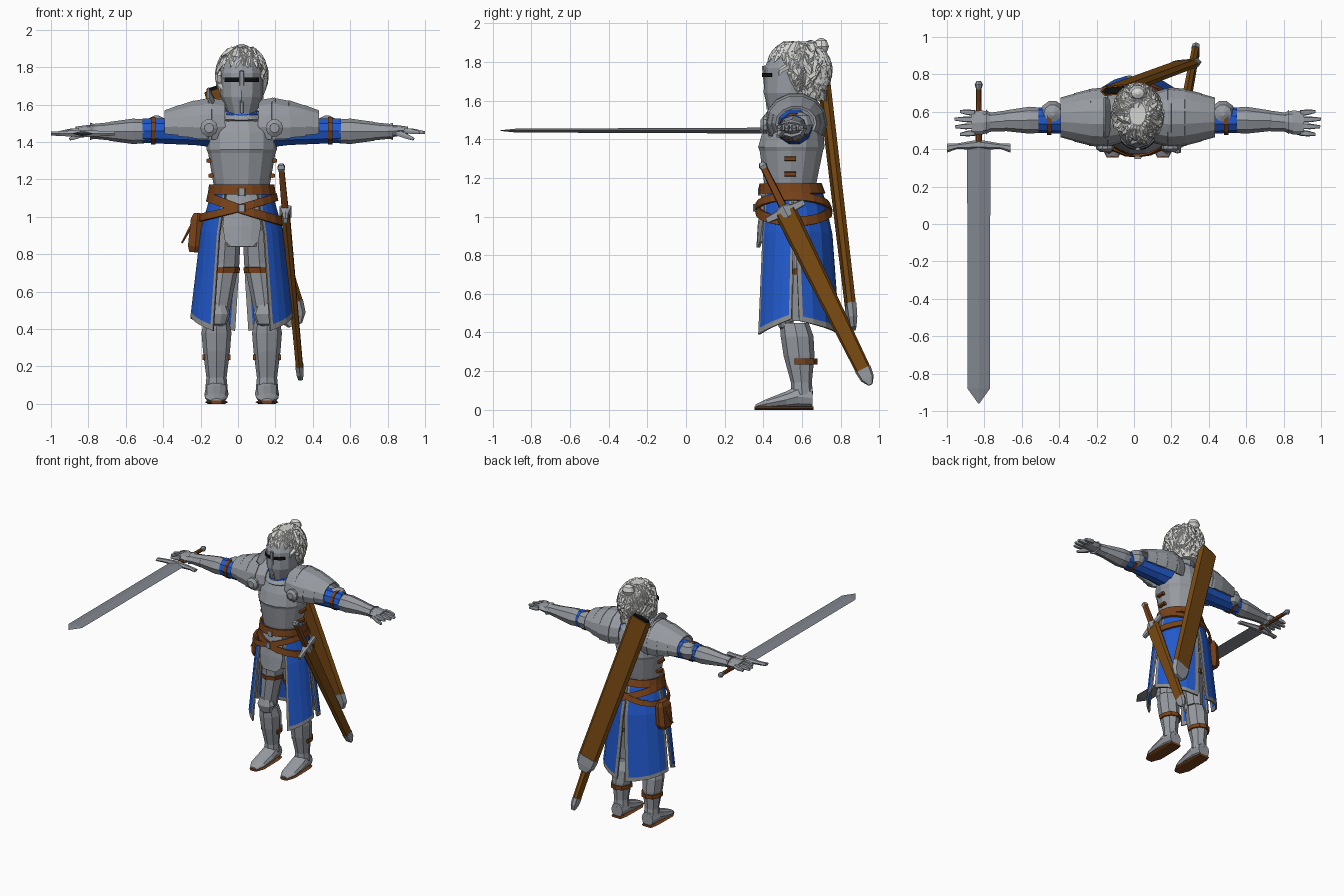
import bpy, bmesh, math, random
from mathutils import Vector

cube = bpy.data.objects.get("Cube")
if cube:
    bpy.data.objects.remove(cube, do_unlink=True)
random.seed(4)
CENTRE = 0.02  # the figure stands slightly off the middle


def material(name, r, g, b):
    m = bpy.data.materials.new(name)
    m.use_nodes = True
    m.diffuse_color = (r, g, b, 1)
    m.node_tree.nodes["Principled BSDF"].inputs["Base Color"].default_value = (r, g, b, 1)
    return m


STEEL = material("steel", 0.31, 0.33, 0.36)
BLADE = material("blade_steel", 0.22, 0.24, 0.27)
TRIM = material("grey_trim", 0.27, 0.27, 0.27)
BLUE = material("blue_cloth", 0.015, 0.1, 0.6)
LEATHER = material("leather", 0.19, 0.055, 0.01)
SHEATH = material("scabbard_brown", 0.19, 0.068, 0.006)
HAIR = material("white_hair", 0.66, 0.66, 0.64)
BLACK = material("black", 0.005, 0.005, 0.005)


def skin(name, mats, groups, s=1, closed=True, thick=0, rule=None):
    """Join each group of matching point rows into a surface."""
    bm = bmesh.new()
    for rows in groups:
        vs = [[bm.verts.new((CENTRE + s * p[0], p[1], p[2])) for p in row] for row in rows]
        n = len(vs[0])
        for i in range(len(vs) - 1):
            for j in range(n if closed else n - 1):
                k = (j + 1) % n
                f = bm.faces.new((vs[i][j], vs[i][k], vs[i + 1][k], vs[i + 1][j]))
                f.material_index = rule(i, j) if rule else 0
        if closed and not thick:
            bm.faces.new(vs[0])
            bm.faces.new(vs[-1])
    bmesh.ops.recalc_face_normals(bm, faces=bm.faces)
    mesh = bpy.data.meshes.new(name)
    bm.to_mesh(mesh)
    bm.free()
    for m in mats:
        mesh.materials.append(m)
    ob = bpy.data.objects.new(name, mesh)
    bpy.context.collection.objects.link(ob)
    if thick:
        mod = ob.modifiers.new("thickness", "SOLIDIFY")
        mod.thickness, mod.offset = thick, 0
    return ob


def loft(name, mat, axis, rings, n=10, s=1, arc=None, thick=0):
    """Rings are (position on axis, centre a, centre b, radius a, radius b)."""
    a0, a1 = arc or (0, 360)
    rows = []
    for t, a, b, ra, rb in rings:
        row = []
        for i in range(n + 1 if arc else n):
            w = math.radians(a0 + (a1 - a0) * i / n)
            u, v = a + ra * math.cos(w), b + rb * math.sin(w)
            row.append({"X": (t, u, v), "Y": (u, t, v), "Z": (u, v, t)}[axis])
        rows.append(row)
    return skin(name, [mat], [rows], s, not arc, thick)


def beam(name, mat, p, q, side, sections, s=1):
    """Six-sided bar from p to q; sections are (fraction, half width, half depth)."""
    p, q = Vector(p), Vector(q)
    d = (q - p).normalized()
    v = Vector(side)
    v = (v - d * v.dot(d)).normalized()
    u = d.cross(v)
    shape = [(1, 0), (.75, 1), (-.75, 1), (-1, 0), (-.75, -1), (.75, -1)]
    rows = [[p.lerp(q, t) + v * w * a + u * h * b for a, b in shape] for t, w, h in sections]
    return skin(name, [mat], [rows], s)


def ball(name, mat, c, r, s=1):
    rings = [(c[2] + r[2] * math.sin(e), c[0], c[1], r[0] * math.cos(e), r[1] * math.cos(e))
             for e in (-1.4, -.8, 0, .8, 1.4)]
    return loft(name, mat, "Z", rings, 10, s)


# Skirt surface: height, radius x, radius y, centre y
HIP = [(0.38, .28, .225, .567), (1.0, .205, .185, .56), (1.1, .165, .16, .55), (1.18, .155, .14, .54)]


def hip(az, z, off=0):
    for lo, hi in zip(HIP, HIP[1:]):
        if z <= hi[0]:
            break
    f = (z - lo[0]) / (hi[0] - lo[0])
    rx, ry, cy = [lo[k] + (hi[k] - lo[k]) * f for k in (1, 2, 3)]
    w = math.radians(az)
    return ((rx + off) * math.cos(w), cy + (ry + off) * math.sin(w), z)


def panel(name, a0, a1, gap0, gap1, hem0, hem1, s):
    """Blue skirt panel with a grey border; its slits widen downwards."""
    cols, rows = [0, .07, .25, .5, .75, .93, 1], []
    for f in (0, .04, .35, .7, .96, 1):
        row = []
        for c in cols:
            hem = hem0 + (hem1 - hem0) * c
            z = hem + (1.13 - hem) * f
            k = max(0, 1 - f / .8)
            row.append(hip(a0 + gap0 * k + (a1 - gap1 * k - a0 - gap0 * k) * c, z))
        rows.append(row)
    skin(name, [BLUE, TRIM], [rows], s, False, .012, lambda i, j: int(i == 0 or j in (0, 5)))


def belt(name, z0, tilt, high, off):
    rows = [[hip(a, z0 + tilt * math.cos(math.radians(a)) + h, off) for a in range(0, 360, 18)]
            for h in (-high, high)]
    skin(name, [LEATHER], [rows], 1, True, .014)


# Torso, neck and hips
loft("breastplate", STEEL, "Z", [(1.14, 0, .54, .14, .13), (1.18, 0, .54, .152, .14), (1.34, 0, .545, .18, .168),
     (1.36, 0, .545, .188, .176), (1.45, 0, .555, .185, .16), (1.53, 0, .56, .14, .13), (1.56, 0, .56, .095, .10)], 14)
loft("blue_collar", BLUE, "Z", [(1.5, 0, .55, .11, .13), (1.55, 0, .55, .1, .12), (1.59, 0, .56, .07, .08)])
loft("gorget", STEEL, "Z", [(1.515, 0, .545, .12, .14), (1.54, 0, .545, .09, .12)], 8, 1, (215, 325), .012)
loft("hips", TRIM, "Z", [(.84, 0, .56, .13, .13), (1.0, 0, .56, .17, .16), (1.15, 0, .54, .14, .13)])
skin("front_tasset", [STEEL], [[[hip(270 + a * k, z, -.004) for k in (-1, -.5, 0, .5, 1)]
     for z, a in ((1.12, 30), (.95, 29), (.87, 24), (.84, 15))]], 1, False, .012)

# Belts and buckles
belt("waist_belt", 1.145, 0, .026, .012)
belt("left_hip_belt", 1.04, -.065, .024, .012)
belt("right_hip_belt", 1.05, .055, .02, .018)
for z, y in ((1.13, .38), (1.045, .355)):
    beam("belt_buckle", STEEL, (0, y, z - .02), (0, y, z + .02), (1, 0, 0), [(0, .02, .008), (1, .02, .008)])
beam("belt_pouch", LEATHER, (-.235, .6, 1.02), (-.25, .6, .81), (0, 1, 0),
     [(0, .05, .02), (.15, .065, .035), (.85, .065, .04), (1, .05, .03)])
beam("pouch_strap", LEATHER, (-.27, .6, .95), (-.32, .6, .86), (0, 1, 0), [(0, .015, .008), (1, .008, .005)])

for s, side in ((1, "left_"), (-1, "right_")):
    # Skirt
    panel(side + "front_skirt", -57, -1, 0, 4, .39, .47, s)
    panel(side + "back_skirt", 1, 89.5, 4, 7, .46, .39, s)

    # Legs
    loft(side + "thigh", STEEL, "Z", [(.46, .13, .55, .06, .07), (.55, .12, .55, .066, .075),
         (.75, .095, .56, .082, .09), (1.0, .08, .56, .08, .12)], 8, s)
    loft(side + "thigh_strap", LEATHER, "Z", [(.70, .1, .56, .083, .092), (.73, .097, .56, .085, .094)], 8, s, None, .008)
    ball(side + "knee_plate", STEEL, (.13, .515, .48), (.07, .052, .075), s)
    loft(side + "greave", STEEL, "Z", [(.08, .135, .6, .06, .058), (.14, .135, .597, .054, .054),
         (.28, .135, .585, .072, .08), (.38, .135, .575, .08, .085), (.45, .135, .56, .066, .075)], 8, s)
    loft(side + "greave_strap", LEATHER, "Z", [(.235, .135, .59, .073, .085), (.265, .135, .59, .073, .085)], 6, s, (-20, 200), .012)
    loft(side + "boot", STEEL, "Y", [(.36, .135, .018, .03, .01), (.42, .137, .032, .06, .026),
         (.52, .135, .052, .064, .046), (.58, .135, .068, .062, .062), (.655, .135, .06, .05, .054)], 10, s)
    beam(side + "sole", LEATHER, (.135, .355, .009), (.135, .66, .009), (1, 0, 0),
         [(0, .03, .009), (.2, .062, .009), (.55, .06, .009), (.85, .058, .009), (1, .045, .009)], s)

    # Shoulder plates
    for i, (x0, x1, ya, yb, za, zb) in enumerate(((.09, .18, .13, .155, .13, .15), (.16, .26, .155, .145, .145, .13),
                                                 (.25, .34, .145, .122, .13, .105), (.33, .41, .122, .1, .105, .08))):
        loft(side + "shoulder_plate_%d" % i, STEEL, "X",
             [(x0, .57, 1.49, ya, za), (x1, .57, 1.485, yb, zb)], 9, s, (-30, 210), .014)
    loft(side + "shoulder_disc", STEEL, "Y", [(.385, .175, 1.475, .025, .025), (.40, .175, 1.475, .047, .047),
         (.42, .175, 1.475, .047, .047)], 10, s)

    # Arm and gauntlet
    loft(side + "sleeve", BLUE, "X", [(.1, .56, 1.46, .1, .1), (.25, .56, 1.455, .08, .075),
         (.53, .555, 1.46, .068, .068)], 10, s)
    loft(side + "arm_strap", LEATHER, "X", [(.46, .555, 1.46, .075, .073), (.485, .555, 1.46, .075, .073)], 10, s, None, .006)
    ball(side + "elbow_plate", STEEL, (.455, .59, 1.475), (.068, .07, .067), s)
    loft(side + "forearm", STEEL, "X", [(.50, .555, 1.457, .066, .062), (.58, .555, 1.457, .072, .068),
         (.71, .552, 1.457, .055, .05), (.72, .552, 1.457, .048, .043), (.78, .55, 1.457, .045, .038)], 8, s)
    loft(side + "cuff", STEEL, "X", [(.71, .55, 1.457, .056, .048), (.79, .545, 1.457, .05, .04), (.81, .545, 1.457, .066, .046)], 8, s)
    loft(side + "palm", STEEL, "X", [(.78, .545, 1.457, .05, .035), (.83, .543, 1.46, .064, .03), (.89, .54, 1.462, .062, .02)], 8, s)
    for i, tip in enumerate((.95, .975, .98, .95)):
        y = .488 + .035 * i
        beam(side + "finger_%d" % i, STEEL, (.87, y, 1.462), (tip, y + (i - 1.5) * .006, 1.45), (0, 1, 0),
             [(0, .016, .013), (.5, .015, .014), (1, .008, .007)], s)
    beam(side + "thumb", STEEL, (.83, .50, 1.45), (.92, .475, 1.415), (0, 1, 0), [(0, .018, .016), (.6, .015, .013), (1, .008, .007)], s)

    # Breastplate side buckles
    for z in (1.22, 1.30):
        beam(side + "side_strap", LEATHER, (.155 + (z - 1.17) * .14, .51, z), (.155 + (z - 1.17) * .14, .57, z),
             (0, 0, 1), [(0, .012, .016), (1, .012, .016)], s)

loft("shoulder_guard", STEEL, "X", [(.15, .57, 1.49, .13, .14), (.18, .57, 1.49, .15, .2)], 6, -1, (45, 135), .012)

# Head: visor with black eye slits and a centre ridge
loft("visor", STEEL, "Z", [(1.55, 0, .54, .075, .115), (1.64, 0, .54, .112, .138), (1.77, 0, .545, .115, .14),
     (1.86, 0, .56, .09, .11)], 12)
for a in (222, 278):
    loft("eye_slit", BLACK, "Z", [(1.722, 0, .54, .12, .144), (1.744, 0, .54, .12, .144)], 4, 1, (a, a + 40), .006)
beam("visor_ridge", STEEL, (0, .425, 1.555), (0, .4, 1.78), (1, 0, 0), [(0, .01, .008), (1, .012, .008)])

# Hair: core, bun and curling locks
loft("hair_core", HAIR, "Z", [(1.60, 0, .63, .085, .08), (1.70, 0, .605, .12, .125), (1.80, 0, .585, .12, .145),
     (1.87, 0, .585, .09, .115), (1.905, 0, .59, .045, .06)], 12)
ball("hair_bun", HAIR, (0, .70, 1.88), (.05, .042, .045))
beam("hair_tie", BLADE, (0, .63, 1.87), (0, .675, 1.878), (1, 0, 0), [(0, .03, .026), (1, .03, .026)])
HEAD = Vector((0, .585, 1.755))


def scalp(az, el, grow):
    flat = max(math.cos(el), .82) if el < 0 else math.cos(el)
    return HEAD + Vector((.122 * flat * math.cos(az), .15 * flat * math.sin(az), .148 * math.sin(el))) * grow


locks = []
while len(locks) < 170:
    az, el = random.uniform(0, math.tau), random.uniform(-.6, 1.35)
    bend, step = random.uniform(-.25, .25), random.uniform(.13, .22)
    front, last = -math.sin(az), el - 4 * step
    if (front > .5 and last < .2) or (front > -.1 and last < -.7) or last < -1.25:
        continue
    path = [scalp(az + bend * math.sin(i * 1.3), el - step * i, g)
            for i, g in enumerate((1.0, 1.07, 1.06, 1.1, 1.14))]
    rows = []
    for i, w in enumerate((.01, .02, .018, .014, .003)):
        d = path[min(i + 1, 4)] - path[max(i - 1, 0)]
        out = (path[i] - HEAD).normalized()
        across = d.cross(out).normalized() * w
        rows.append([path[i] + across, path[i] + out * w * .7, path[i] - across, path[i] - out * w * .7])
    locks.append(rows)
skin("hair_locks", [HAIR], locks)

# Long sword in the right hand
GRIP = -.85
loft("sword_blade", BLADE, "Y", [(.41, GRIP, 1.445, .062, .015), (-.88, GRIP, 1.445, .06, .01), (-.96, GRIP, 1.445, .003, .002)], 4)
loft("sword_guard", STEEL, "X", [(GRIP - .17, .405, 1.445, .024, .012), (GRIP - .12, .415, 1.445, .015, .015),
     (GRIP, .425, 1.445, .026, .022), (GRIP + .12, .415, 1.445, .015, .015), (GRIP + .17, .405, 1.445, .024, .012)], 6)
loft("sword_grip", LEATHER, "Y", [(.42, GRIP, 1.445, .018, .018), (.73, GRIP, 1.445, .014, .014)], 8)
loft("sword_pommel", STEEL, "Y", [(.72, GRIP, 1.445, .014, .014), (.745, GRIP, 1.445, .022, .022), (.765, GRIP, 1.445, .012, .012)], 8)

# Sheathed sword on the left hip
TOP, END = Vector((.21, .39, 1.28)), Vector((.315, .955, .13))
FLAT = (0, 1, .5)
beam("hip_pommel", STEEL, TOP, TOP.lerp(END, .03), FLAT, [(0, .012, .012), (.5, .024, .02), (1, .016, .014)])
beam("hip_grip", LEATHER, TOP.lerp(END, .02), TOP.lerp(END, .22), FLAT, [(0, .018, .015), (1, .022, .018)])
hub = TOP.lerp(END, .22)
arm = Vector((0, .098, .048))
beam("hip_guard", STEEL, hub - arm, hub + arm, (0, .45, -.9), [(0, .016, .012), (.3, .022, .016), (.5, .045, .032), (.7, .022, .016), (1, .016, .012)])
beam("hip_scabbard", SHEATH, TOP.lerp(END, .22), TOP.lerp(END, .95), FLAT, [(0, .058, .022), (1, .04, .018)])
beam("hip_scabbard_tip", STEEL, TOP.lerp(END, .93), END, FLAT, [(0, .043, .021), (.6, .036, .018), (1, .012, .012)])

# Wide scabbard slung across the back
TOP, END = Vector((-.12, .715, 1.69)), Vector((.285, .865, .42))
FLAT = (1, .1, .3)
beam("back_scabbard_mouth", BLACK, TOP.lerp(END, -.01), TOP.lerp(END, .02), FLAT, [(0, .07, .018), (1, .07, .018)])
beam("back_scabbard", SHEATH, TOP, TOP.lerp(END, .93), FLAT, [(0, .085, .025), (1, .08, .022)])
beam("back_scabbard_tip", STEEL, TOP.lerp(END, .91), END, FLAT, [(0, .083, .025), (.6, .075, .022), (1, .04, .015)])
